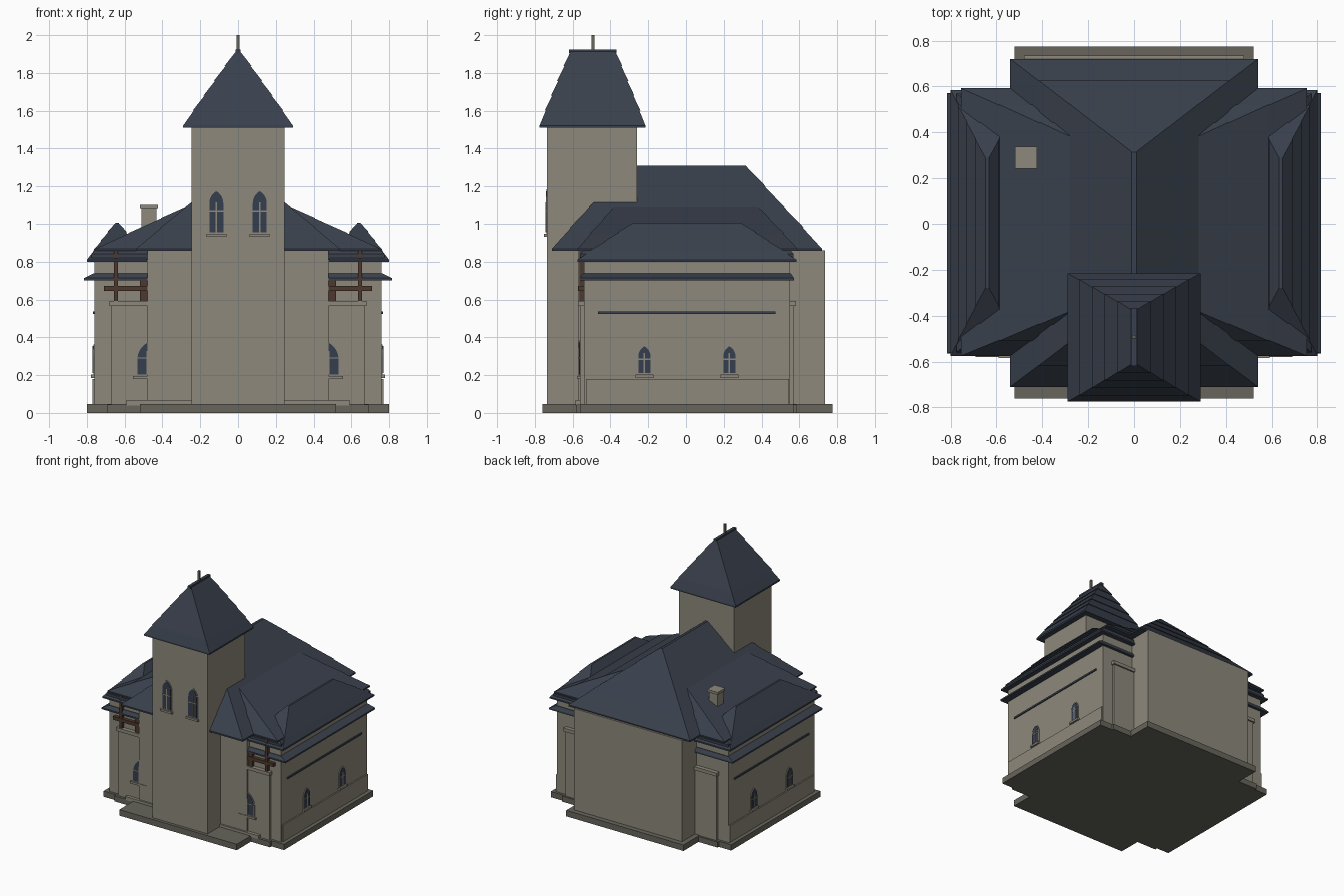
import bpy, bmesh, math

if "Cube" in bpy.data.objects:
    bpy.data.objects.remove(bpy.data.objects["Cube"])


def material(name, rgb):
    m = bpy.data.materials.new(name)
    m.diffuse_color = (*rgb, 1)
    m.use_nodes = True
    m.node_tree.nodes["Principled BSDF"].inputs["Base Color"].default_value = m.diffuse_color
    return m


WALL = material("plaster", (0.27, 0.25, 0.20))
BASE = material("base stone", (0.135, 0.13, 0.105))
ROOF = material("slate", (0.041, 0.051, 0.072))
WOOD = material("wood", (0.075, 0.040, 0.026))
GLASS = material("window glass", (0.036, 0.047, 0.078))


def make(name, bm, mat):
    bmesh.ops.recalc_face_normals(bm, faces=bm.faces[:])
    me = bpy.data.meshes.new(name)
    bm.to_mesh(me)
    bm.free()
    me.materials.append(mat)
    ob = bpy.data.objects.new(name, me)
    bpy.context.collection.objects.link(ob)
    return ob


def loft(bm, rings):
    """Rectangular rings (x0, x1, y0, y1, z) joined from bottom to top."""
    loops = [[bm.verts.new(p) for p in ((a, c, z), (b, c, z), (b, d, z), (a, d, z))]
             for a, b, c, d, z in rings]
    for lo, hi in zip(loops, loops[1:]):
        for i in range(4):
            j = (i + 1) % 4
            bm.faces.new((lo[i], lo[j], hi[j], hi[i]))
    bm.faces.new(loops[0][::-1])
    bm.faces.new(loops[-1])


def box(name, x0, x1, y0, y1, z0, z1, mat):
    bm = bmesh.new()
    loft(bm, [(x0, x1, y0, y1, z0), (x0, x1, y0, y1, z1)])
    return make(name, bm, mat)


def pair(name, x0, x1, y0, y1, z0, z1, mat):
    box(name + "_right", x0, x1, y0, y1, z0, z1, mat)
    box(name + "_left", -x1, -x0, y0, y1, z0, z1, mat)


def roof(name, low, high, courses, lip=0.006, drop=0.012):
    """Hipped roof of overlapping slate courses with a vertical eave edge."""
    bm = bmesh.new()
    rings = [(*low[:4], low[4] - drop)]
    for i in range(courses):
        for t, out in ((i / courses, lip if i else 0), ((i + 1) / courses, 0)):
            a, b, c, d, z = (l + (h - l) * t for l, h in zip(low, high))
            rings.append((a - out, b + out, c - out, d + out, z))
    loft(bm, rings)
    return make(name, bm, ROOF)


def mirror_rect(r):
    return (-r[1], -r[0], *r[2:])


def window(name, origin, turn, w, h):
    """Pointed window: frame, glass, glazing bars and sill, facing -y before turning."""
    def place(u, d, z):
        c, s = math.cos(turn), math.sin(turn)
        return (origin[0] + u * c + d * s, origin[1] + u * s - d * c, origin[2] + z)

    def plate(part, pts, d0, d1, mat):
        bm = bmesh.new()
        back = [bm.verts.new(place(u, d0, z)) for u, z in pts]
        front = [bm.verts.new(place(u, d1, z)) for u, z in pts]
        bm.faces.new(back)
        bm.faces.new(front)
        for i in range(len(pts)):
            j = (i + 1) % len(pts)
            bm.faces.new((back[i], back[j], front[j], front[i]))
        make(name + "_" + part, bm, mat)

    def arch(w, z0, h):
        spring = h - w * 0.85
        right = [(w / 2 * (1 - (1 - math.cos(a)) * 2), spring + w * 0.85 * math.sin(a) / 0.866)
                 for a in (math.radians(k * 12) for k in range(6))]
        return ([(-w / 2, z0), (w / 2, z0)] + [(max(u, 0.0), z) for u, z in right[:5]]
                + [(0, h)] + [(-max(u, 0.0), z) for u, z in right[4::-1]])

    def rect(u0, u1, z0, z1):
        return [(u0, z0), (u1, z0), (u1, z1), (u0, z1)]

    plate("frame", arch(w, 0, h), -0.01, 0.004, WALL)
    plate("glass", arch(w * 0.84, 0.012, h - 0.01), -0.01, 0.007, GLASS)
    plate("mullion", rect(-0.004, 0.004, 0.012, h * 0.72), -0.01, 0.009, WALL)
    plate("crossbar", rect(-w * 0.42, w * 0.42, h * 0.5, h * 0.5 + 0.007), -0.01, 0.009, WALL)
    plate("sill", rect(-w * 0.6, w * 0.6, -0.012, 0.004), -0.01, 0.016, WALL)


# Base
box("nave_base", -0.52, 0.52, -0.76, 0.775, 0, 0.048, BASE)
box("aisle_base", -0.8, 0.8, -0.56, 0.57, 0, 0.046, BASE)
box("corner_base", -0.69, 0.69, -0.58, 0.585, 0, 0.044, BASE)
box("front_ledge", -0.59, 0.59, -0.585, 0, 0.04, 0.068, WALL)

# Walls
box("tower", -0.245, 0.245, -0.735, -0.26, 0.04, 1.515, WALL)
box("nave", -0.48, 0.48, -0.572, 0.735, 0.04, 0.86, WALL)
box("aisles", -0.76, 0.76, -0.54, 0.55, 0.04, 0.82, WALL)
box("aisle_plinth", -0.77, 0.77, -0.53, 0.545, 0.04, 0.18, WALL)

# Buttress panels with caps, front and back
for end, y0, y1 in (("front", -0.56, -0.5), ("back", 0.5, 0.57)):
    pair(end + "_buttress", 0.46, 0.67, y0, y1, 0.04, 0.57, WALL)
    pair(end + "_buttress_cap", 0.46, 0.68, y0 - 0.012, y1 + 0.012, 0.565, 0.592, WALL)

# Timber gallery under the eaves
pair("gallery_post", 0.635, 0.657, -0.565, -0.54, 0.59, 0.86, WOOD)
pair("gallery_beam", 0.48, 0.71, -0.568, -0.54, 0.645, 0.672, WOOD)
pair("gallery_bracket", 0.48, 0.52, -0.56, -0.54, 0.592, 0.71, WOOD)

# Slate stripe along each aisle wall
pair("wall_stripe", 0.755, 0.768, -0.465, 0.475, 0.523, 0.537, ROOF)

# Main roofs
roof("nave_roof", (-0.54, 0.54, -0.71, 0.72, 0.868), (-0.01, 0.01, -0.31, 0.315, 1.31), 4)
roof("wing_roof", (-0.755, 0.755, -0.575, 0.592, 0.868), (-0.23, 0.23, -0.36, 0.36, 1.11), 3)

# Aisle roofs and lower canopies
for side, flip in (("right", lambda r: r), ("left", mirror_rect)):
    roof("aisle_roof_" + side, flip((0.48, 0.8, -0.575, 0.585, 0.81)),
         flip((0.632, 0.648, -0.28, 0.29, 1.005)), 4)
    roof("canopy_" + side, flip((0.46, 0.815, -0.565, 0.572, 0.713)),
         flip((0.46, 0.765, -0.545, 0.555, 0.738)), 1)
    roof("eave_board_" + side, flip((0.46, 0.775, -0.56, 0.57, 0.84)),
         flip((0.46, 0.75, -0.54, 0.55, 0.865)), 1, drop=0.03)

# Tower roof, ridge cap and finial
roof("tower_roof", (-0.29, 0.29, -0.775, -0.215, 1.522), (-0.01, 0.01, -0.61, -0.375, 1.915), 5)
box("tower_ridge", -0.012, 0.012, -0.62, -0.367, 1.905, 1.925, ROOF)
box("finial", -0.008, 0.008, -0.5, -0.484, 1.9, 2.0, BASE)

# Chimney
box("chimney", -0.51, -0.432, 0.252, 0.328, 0.9, 1.09, WALL)
box("chimney_cap", -0.518, -0.424, 0.243, 0.337, 1.083, 1.103, WALL)

# Windows
for s, side in ((1, "right"), (-1, "left")):
    window("tower_window_" + side, (0.115 * s, -0.735, 0.942), 0, 0.088, 0.243)
    window("front_window_" + side, (0.48 * s, -0.56, 0.192), 0, 0.125, 0.19)
    for k, y in enumerate((-0.22, 0.23)):
        window(f"aisle_window_{side}_{k + 1}", (0.762 * s, y, 0.198), s * math.pi / 2, 0.078, 0.165)
